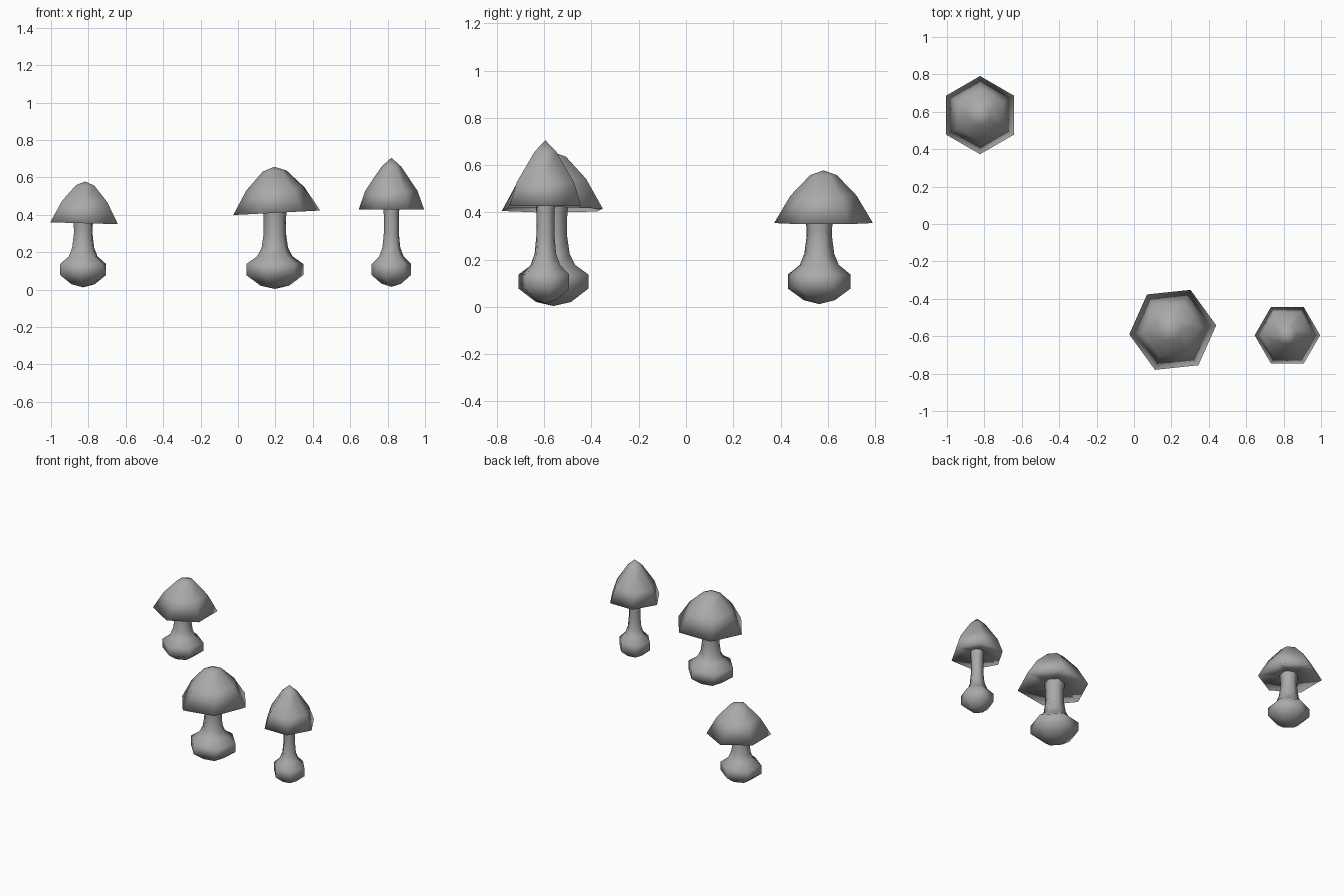
import bpy, bmesh
from math import radians, sin, cos, tau
from mathutils import Matrix

cube = bpy.data.objects.get("Cube")
if cube:
    bpy.data.objects.remove(cube, do_unlink=True)

grey = bpy.data.materials.new("plain grey")
grey.use_nodes = True
colour = (0.4, 0.4, 0.4, 1)
grey.diffuse_color = colour
grey.node_tree.nodes["Principled BSDF"].inputs["Base Color"].default_value = colour

SIDES = 6


def lathe(name, profile, turn):
    """Spin a profile of (radius, height) pairs, from bottom to top, into a six-sided solid."""
    bm = bmesh.new()
    rings = []
    for r, z in profile:
        if r == 0:
            rings.append([bm.verts.new((0, 0, z))] * SIDES)
        else:
            angles = [radians(turn) + tau * i / SIDES for i in range(SIDES)]
            rings.append([bm.verts.new((r * cos(a), r * sin(a), z)) for a in angles])
    for low, high in zip(rings, rings[1:]):
        for i in range(SIDES):
            j = (i + 1) % SIDES
            corners = [low[i], low[j], high[j], high[i]]
            bm.faces.new(list(dict.fromkeys(corners)))
    bmesh.ops.recalc_face_normals(bm, faces=bm.faces)
    mesh = bpy.data.meshes.new(name)
    bm.to_mesh(mesh)
    bm.free()
    mesh.shade_smooth()
    mesh.materials.append(grey)
    obj = bpy.data.objects.new(name, mesh)
    bpy.context.collection.objects.link(obj)
    return obj


def mushroom(name, x, y, foot, bulb, stem, bulb_turn, rim, rim_z, top_z, dome, cap_turn, tilt, lean):
    # Bulb and stem in one piece, the stem ending inside the cap
    stalk = lathe(name + "_stem", [
        (0, foot), (bulb * 0.5, foot + 0.017), (bulb, 0.078), (bulb, 0.137),
        (bulb * 0.62, 0.178), (stem * 1.18, 0.225), (stem, 0.3),
        (stem, rim_z - 0.03), (stem * 1.1, rim_z + 0.03)], bulb_turn)
    stalk.matrix_world = Matrix.Translation((x + lean[0], y + lean[1], 0))

    # Cap with a shallow hollow underside
    height = top_z - rim_z
    cap = lathe(name + "_cap", [(0, 0.035), (stem * 1.1, 0.03), (rim, 0)]
                + [(rim * r, height * z) for r, z in dome]
                + [(0, height)], cap_turn)
    cap.matrix_world = Matrix.Translation((x, y, rim_z)) @ Matrix.Rotation(radians(tilt), 4, "Y")


tall_dome = [(0.8, 0.36), (0.3, 0.83)]
wide_dome = [(0.67, 0.52), (0.27, 0.91)]

mushroom("tall_mushroom", 0.82, -0.595, 0.015, 0.107, 0.041, 10,
         0.175, 0.428, 0.705, tall_dome, 0, 0, (0, 0))
mushroom("broad_mushroom", 0.207, -0.566, 0.004, 0.156, 0.061, 12,
         0.234, 0.411, 0.657, wide_dome, 6, -3, (-0.01, 0.005))
mushroom("small_mushroom", -0.823, 0.582, 0.012, 0.134, 0.054, 83,
         0.209, 0.355, 0.578, wide_dome, 90, 1.5, (-0.005, -0.018))
